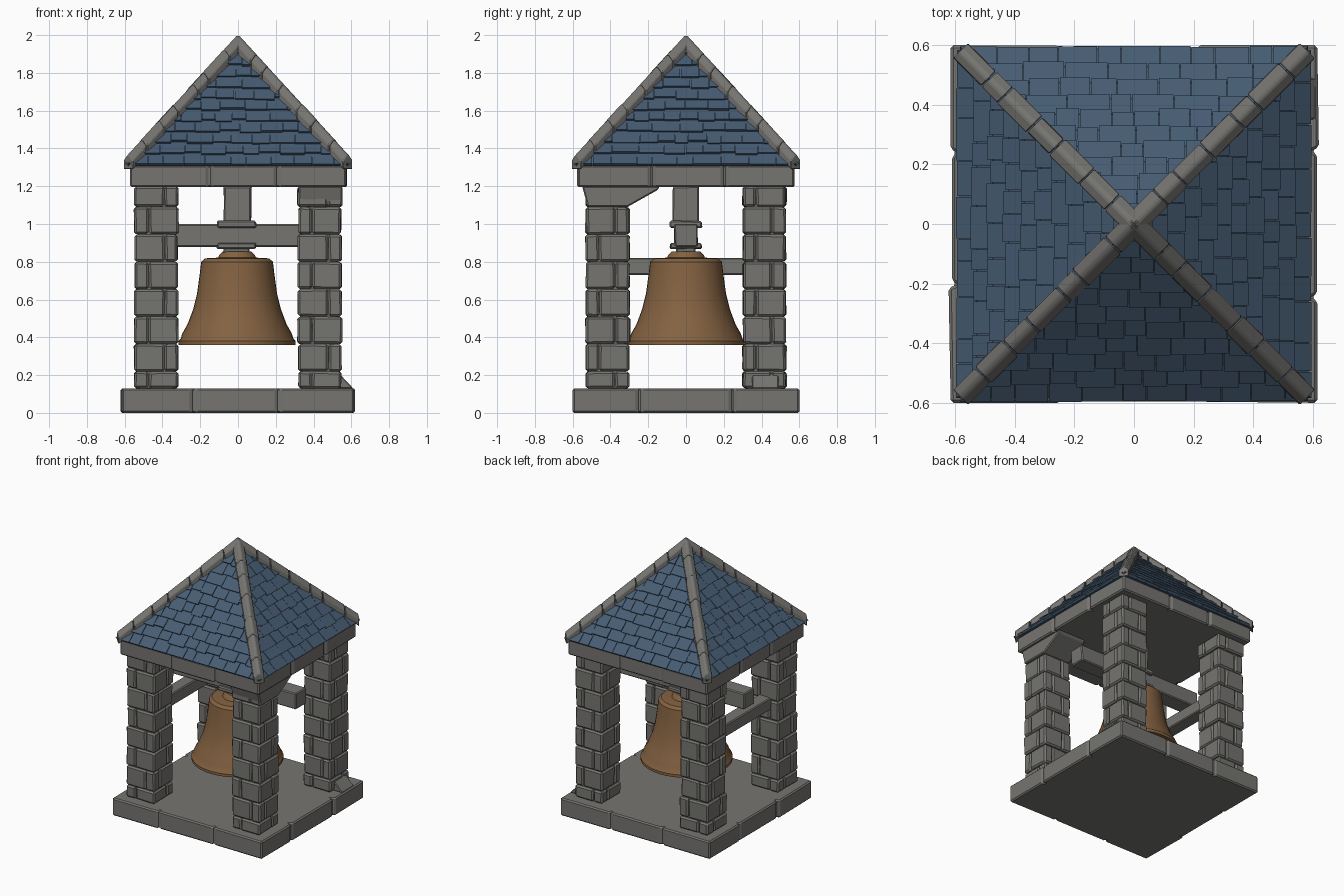
import bpy, bmesh, math, random
from mathutils import Vector, Matrix

random.seed(4)
old = bpy.data.objects.get("Cube")
if old:
    bpy.data.objects.remove(old, do_unlink=True)


def material(name, rgb):
    m = bpy.data.materials.new(name)
    m.use_nodes = True
    m.diffuse_color = (*rgb, 1)
    m.node_tree.nodes["Principled BSDF"].inputs["Base Color"].default_value = (*rgb, 1)
    return m


STONE = material("grey stone", (0.18, 0.177, 0.165))
SLATE = material("blue slate", (0.062, 0.108, 0.172))
BRONZE = material("aged bronze", (0.23, 0.122, 0.053))


def finish(bm, name, mat, bevel=0):
    bmesh.ops.recalc_face_normals(bm, faces=bm.faces)
    mesh = bpy.data.meshes.new(name)
    bm.to_mesh(mesh)
    bm.free()
    mesh.materials.append(mat)
    ob = bpy.data.objects.new(name, mesh)
    bpy.context.collection.objects.link(ob)
    if bevel:
        mod = ob.modifiers.new("worn edges", "BEVEL")
        mod.width = bevel
        mod.segments = 1
        mod.limit_method = "ANGLE"
    return ob


def loft(bm, loop_a, loop_b):
    """Closed solid between two loops with the same number of points."""
    a = [bm.verts.new(p) for p in loop_a]
    b = [bm.verts.new(p) for p in loop_b]
    bm.faces.new(a)
    bm.faces.new(b)
    for i in range(len(a)):
        j = (i + 1) % len(a)
        bm.faces.new((a[i], a[j], b[j], b[i]))


def block(bm, x0, x1, y0, y1, z0, z1, rough=0):
    def ring(z):
        return [(x + random.uniform(-rough, rough), y + random.uniform(-rough, rough),
                 z + random.uniform(-rough, rough) / 2)
                for x, y in ((x0, y0), (x1, y0), (x1, y1), (x0, y1))]
    loft(bm, ring(z0), ring(z1))


def beam(name, *bounds, rough=0.004, bevel=0.007):
    bm = bmesh.new()
    block(bm, *bounds, rough=rough)
    return finish(bm, name, STONE, bevel)


def notched_slab(name, hx, hy, z0, z1, joints):
    """Square slab whose rim is cut by joints into separate stones."""
    pts = []
    for k in range(4):
        along, out = (hx, hy) if k % 2 == 0 else (hy, hx)
        turn = Matrix.Rotation(k * math.pi / 2, 3, "Z")
        side = [(-along, -out)]
        bulge = 0
        for j in joints:
            j += random.uniform(-0.03, 0.03)
            side += [(j - 0.012, -out - bulge), (j, -out + 0.02)]
            bulge = random.uniform(-0.006, 0.008)
            side += [(j + 0.012, -out - bulge)]
        pts += [turn @ Vector((x, y, 0)) for x, y in side]
    bm = bmesh.new()
    loft(bm, [p + Vector((0, 0, z0)) for p in pts], [p + Vector((0, 0, z1)) for p in pts])
    return finish(bm, name, STONE, 0.01)


# Base and the stone ring under the roof
notched_slab("base_slab", 0.615, 0.6, 0, 0.13, (-0.22, 0.22))
notched_slab("roof_ring", 0.572, 0.572, 1.195, 1.31, (-0.17, 0.19))

# Pillars: courses of four stones around a core
COURSES = [0.13] + [0.22 + 0.145 * i for i in range(7)] + [1.2]
for sx, lr in ((1, "left"), (-1, "right")):
    for sy, fb in ((-1, "front"), (1, "back")):
        cx, cy = sx * 0.433, sy * 0.415
        bm = bmesh.new()
        block(bm, cx - 0.098, cx + 0.098, cy - 0.098, cy + 0.098, 0.12, 1.2)
        for i, (z0, z1) in enumerate(zip(COURSES, COURSES[1:])):
            off = 0.045 if i % 2 else -0.04
            r = 0.115 + random.uniform(-0.005, 0.004)
            for x0, x1 in ((-r, off), (off, r)):
                for y0, y1 in ((-r, -off), (-off, r)):
                    block(bm, cx + x0 + 0.001, cx + x1 - 0.001, cy + y0 + 0.001,
                          cy + y1 - 0.001, z0 + 0.001, z1 - 0.001, 0.003)
        finish(bm, f"{fb}_{lr}_pillar", STONE, 0.011)

# Corner bracket and a fallen chip beside the back pillar
bm = bmesh.new()
profile = [(-0.55, 1.2), (-0.14, 1.2), (-0.15, 1.18), (-0.31, 1.09), (-0.52, 1.09)]
loft(bm, [(0.32, y, z) for y, z in profile], [(0.552, y, z) for y, z in profile])
finish(bm, "corner_bracket", STONE, 0.007)
bm = bmesh.new()
chip = [(0.53, 0.13), (0.61, 0.13), (0.53, 0.215)]
loft(bm, [(x, 0.35, z) for x, z in chip], [(x, 0.49, z) for x, z in chip])
finish(bm, "foot_wedge", STONE, 0.005)

# Beams and the bell hanger
beam("cross_beam", -0.52, 0.52, -0.06, 0.06, 0.88, 1.0)
beam("side_beam", -0.48, -0.385, -0.32, 0.32, 0.73, 0.82)
beam("hanger_post", -0.075, 0.07, -0.07, 0.07, 1.0, 1.2)
beam("upper_clamp", -0.11, 0.095, -0.085, 0.085, 0.98, 1.017)
beam("lower_clamp", -0.11, 0.095, -0.085, 0.085, 0.868, 0.9)
beam("hanger_neck", -0.075, 0.06, -0.05, 0.05, 0.84, 0.88)

# Bell: one hollow turned profile
PROFILE = [(0, 0.855), (0.075, 0.855), (0.095, 0.835), (0.1, 0.822), (0.17, 0.818), (0.19, 0.8),
           (0.197, 0.74), (0.212, 0.63), (0.232, 0.55), (0.262, 0.47), (0.29, 0.42),
           (0.298, 0.395), (0.31, 0.38), (0.31, 0.36), (0.285, 0.362), (0.235, 0.48),
           (0.19, 0.62), (0.17, 0.78), (0, 0.79)]
bm = bmesh.new()
verts = [bm.verts.new((r, 0, z)) for r, z in PROFILE]
edges = [bm.edges.new(pair) for pair in zip(verts, verts[1:])]
bmesh.ops.spin(bm, geom=verts + edges, cent=(0, 0, 0), axis=(0, 0, 1),
               angle=math.tau, steps=36, use_merge=True)
bmesh.ops.remove_doubles(bm, verts=bm.verts, dist=0.0005)
bell = finish(bm, "bell", BRONZE)
bell.location.x = -0.005
bpy.ops.object.select_all(action="DESELECT")
bell.select_set(True)
bpy.context.view_layer.objects.active = bell
bpy.ops.object.shade_smooth_by_angle(angle=math.radians(35))

# Roof core and overlapping slate courses
EAVE, TOP, HALF, ROWS = 1.31, 1.95, 0.585, 11


def half_width(z):
    return HALF * (TOP - z) / (TOP - EAVE)


bm = bmesh.new()
bmesh.ops.create_cone(bm, cap_ends=True, segments=4, radius1=HALF * math.sqrt(2), radius2=0,
                      depth=TOP - EAVE,
                      matrix=Matrix.Translation((0, 0, (TOP + EAVE) / 2))
                      @ Matrix.Rotation(math.pi / 4, 4, "Z"))
finish(bm, "roof_core", SLATE)

bm = bmesh.new()
normal = Vector((0, -(TOP - EAVE), HALF)).normalized()
step = (TOP - EAVE) / ROWS
for k in range(4):
    turn = Matrix.Rotation(k * math.pi / 2, 3, "Z")
    for row in range(ROWS):
        z0 = EAVE + row * step
        z1 = min(z0 + step * 1.1, TOP - 0.005)
        w0, w1 = half_width(z0), half_width(z1)
        cuts = [-w0]
        while cuts[-1] < w0 - 0.16:
            cuts.append(cuts[-1] + random.uniform(0.07, 0.15))
        cuts.append(w0)
        for a, b in zip(cuts, cuts[1:]):
            drop = z0 + random.uniform(-0.007, 0.007) if row else z0
            lift = random.uniform(0.011, 0.017)
            a, b = a + 0.0015, b - 0.0015
            ta, tb = (max(-w1, min(w1, x)) for x in (a, b))
            if tb - ta < 0.002:
                ta, tb = ta - 0.001, tb + 0.001
            flat = [Vector((a, -half_width(drop), drop)), Vector((b, -half_width(drop), drop)),
                    Vector((tb, -w1, z1)), Vector((ta, -w1, z1))]
            rise = (lift, lift, 0.002, 0.002)
            loft(bm, [turn @ (p - normal * 0.004) for p in flat],
                 [turn @ (p + normal * h) for p, h in zip(flat, rise)])
finish(bm, "roof_slates", SLATE)

# Hip caps: short peaked stones running from each corner to the apex
bm = bmesh.new()
apex, SEGMENTS = Vector((0, 0, 1.963)), 7
for sx in (1, -1):
    for sy in (1, -1):
        foot = Vector((sx * 0.583, sy * 0.583, 1.328))
        side = Vector((-sy, sx, 0)).normalized()
        marks = [(i + (random.uniform(-0.2, 0.2) if 0 < i < SEGMENTS else 0)) / SEGMENTS
                 for i in range(SEGMENTS + 1)]
        for i, (t0, t1) in enumerate(zip(marks, marks[1:])):
            s = 1 if i == SEGMENTS - 1 else random.uniform(0.9, 1.1)
            section = [(-0.038 * s, -0.04), (0.038 * s, -0.04), (0.037 * s, 0.006 * s),
                       (0.008, 0.036 * s), (-0.008, 0.036 * s), (-0.037 * s, 0.006 * s)]
            ends = [foot.lerp(apex, t) for t in (t0 + 0.002, t1 - (0.002 if t1 < 1 else 0))]
            loft(bm, *[[e + side * u + Vector((0, 0, v)) for u, v in section] for e in ends])
finish(bm, "hip_caps", STONE, 0.004)
